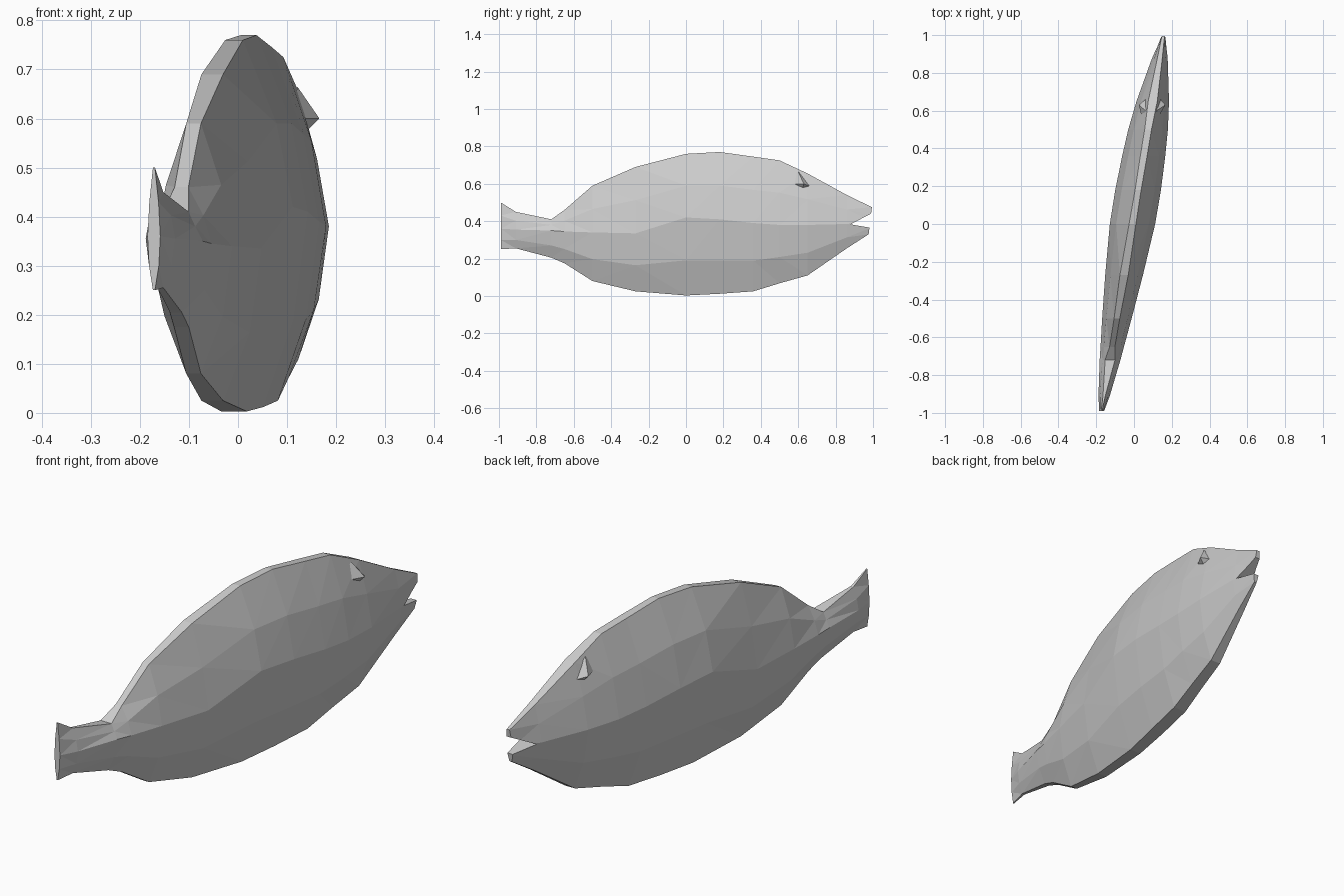
import bpy
import bmesh

old = bpy.data.objects.get("Cube")
if old:
    bpy.data.objects.remove(old, do_unlink=True)

grey = bpy.data.materials.new("plain_grey")
grey.use_nodes = True
colour = (0.6, 0.6, 0.6, 1)
grey.diffuse_color = colour
grey.node_tree.nodes["Principled BSDF"].inputs["Base Color"].default_value = colour


def lean(x, y):
    """The fish lies slightly diagonally across the y axis."""
    return x + 0.165 * y - 0.008


def make_object(name, bm):
    bmesh.ops.recalc_face_normals(bm, faces=bm.faces)
    mesh = bpy.data.meshes.new(name)
    bm.to_mesh(mesh)
    bm.free()
    mesh.materials.append(grey)
    obj = bpy.data.objects.new(name, mesh)
    bpy.context.collection.objects.link(obj)
    return obj


# Body stations: y, belly z, widest z, back z, half width, half crest, half belly
stations = [
    (-0.99, 0.25, 0.36, 0.50, 0.013, 0.002, 0.002),
    (-0.91, 0.255, 0.355, 0.45, 0.03, 0.006, 0.006),
    (-0.72, 0.205, 0.35, 0.41, 0.055, 0.026, 0.012),
    (-0.65, 0.175, 0.345, 0.46, 0.062, 0.014, 0.015),
    (-0.50, 0.08, 0.34, 0.59, 0.078, 0.015, 0.015),
    (-0.27, 0.025, 0.335, 0.69, 0.10, 0.022, 0.022),
    (0.0, 0.003, 0.42, 0.76, 0.12, 0.018, 0.026),
    (0.18, 0.012, 0.41, 0.77, 0.121, 0.016, 0.03),
    (0.36, 0.025, 0.39, 0.745, 0.114, 0.018, 0.03),
    (0.50, 0.068, 0.38, 0.725, 0.105, 0.018, 0.027),
    (0.65, 0.11, 0.38, 0.655, 0.086, 0.024, 0.024),
    (0.86, 0.255, 0.385, 0.54, 0.045, 0.014, 0.014),
    (0.985, 0.33, 0.40, 0.475, 0.016, 0.007, 0.006),
]

bm = bmesh.new()
rings = []
for y, low, mid, top, wide, crest, belly in stations:
    half = [(crest, top),
            (max(wide * 0.72, crest), mid + (top - mid) * 0.5),
            (wide, mid),
            (max(wide * 0.76, belly), mid + (low - mid) * 0.55),
            (belly, low)]
    outline = half + [(-x, z) for x, z in reversed(half)]
    # The upper lip reaches further forward than the lower one
    slant = 0.12 if y > 0.9 else 0
    rings.append([bm.verts.new((lean(x, y), y + slant * (z - mid), z))
                  for x, z in outline])
for a, b in zip(rings, rings[1:]):
    for i in range(len(a)):
        j = (i + 1) % len(a)
        bm.faces.new((a[i], a[j], b[j], b[i]))
bm.faces.new(rings[0])
bm.faces.new(rings[-1])
bmesh.ops.triangulate(bm, faces=bm.faces)
body = make_object("fish_body", bm)

# Mouth: a wedge cut out of the snout
bm = bmesh.new()
wedge = [(0.88, 0.383), (1.06, 0.478), (1.06, 0.352)]
sides = [[bm.verts.new((x, y, z)) for y, z in wedge] for x in (-0.1, 0.4)]
for side in sides:
    bm.faces.new(side)
for i in range(3):
    j = (i + 1) % 3
    bm.faces.new((sides[0][i], sides[0][j], sides[1][j], sides[1][i]))
cutter = make_object("mouth_cutter", bm)
cutter.hide_render = True
cutter.hide_viewport = True
cut = body.modifiers.new("mouth", "BOOLEAN")
cut.operation = "DIFFERENCE"
cut.solver = "EXACT"
cut.object = cutter

# Eye brows: small pointed ledges on both sides of the head
for name, s in (("left_eye_brow", 1), ("right_eye_brow", -1)):
    bm = bmesh.new()
    for x, y, z in [(0.07, 0.63, 0.60), (0.03, 0.53, 0.60), (0.02, 0.68, 0.58),
                    (0.03, 0.60, 0.665), (0.03, 0.62, 0.56)]:
        bm.verts.new((lean(s * x, y), y, z))
    bmesh.ops.convex_hull(bm, input=bm.verts)
    make_object(name, bm)
